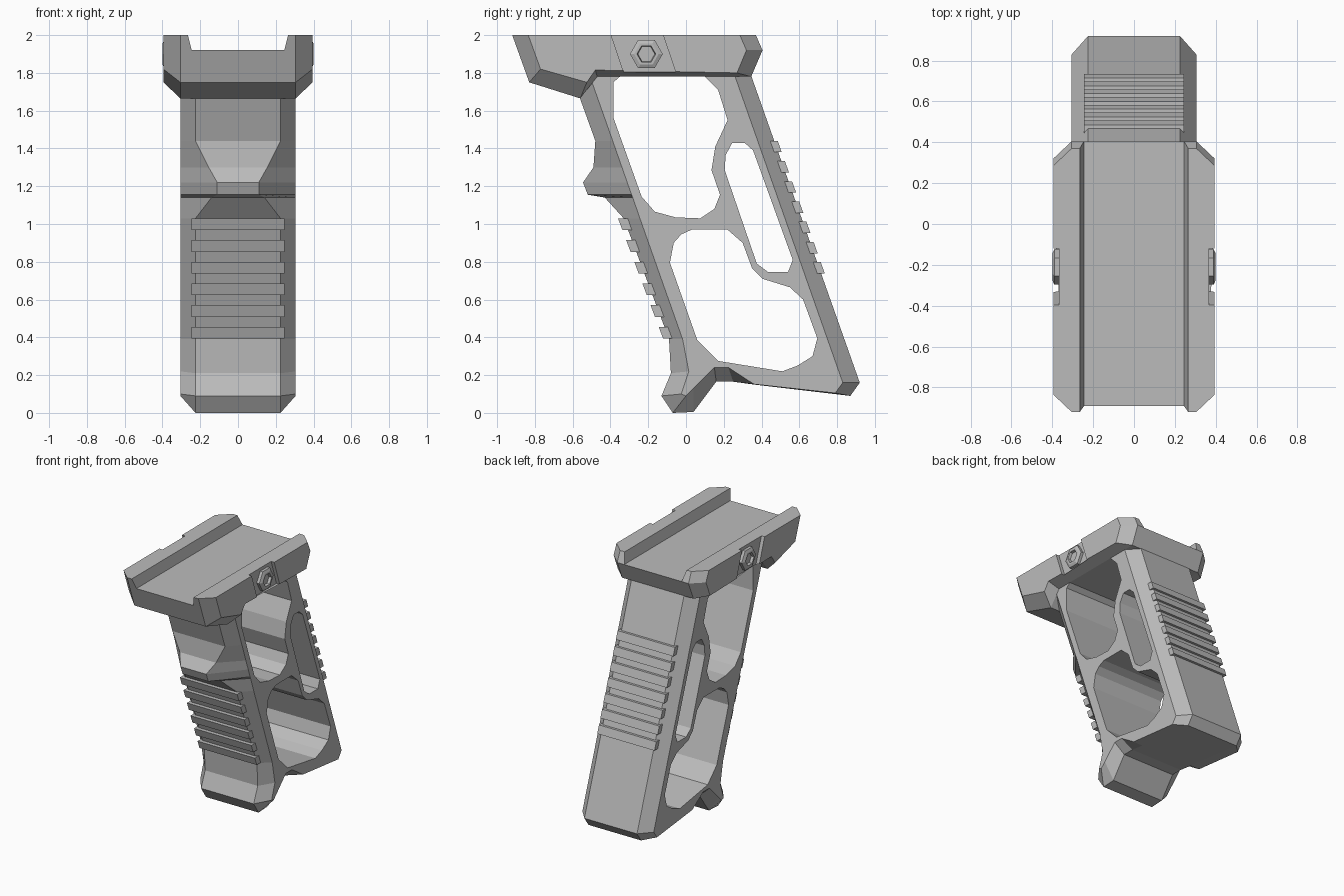
import bpy, bmesh, math

cube = bpy.data.objects.get("Cube")
if cube:
    bpy.data.objects.remove(cube, do_unlink=True)

grey = bpy.data.materials.new("matte_grey")
grey.use_nodes = True
grey.diffuse_color = (0.5, 0.5, 0.5, 1)
grey.node_tree.nodes["Principled BSDF"].inputs["Base Color"].default_value = (0.5, 0.5, 0.5, 1)


def loft(name, rings):
    """Skin a list of equal-length point rings and cap both ends."""
    bm = bmesh.new()
    rows = [[bm.verts.new(p) for p in ring] for ring in rings]
    for a, b in zip(rows, rows[1:]):
        for i in range(len(a)):
            j = (i + 1) % len(a)
            bm.faces.new((a[i], a[j], b[j], b[i]))
    bm.faces.new(rows[0][::-1])
    bm.faces.new(rows[-1])
    bmesh.ops.recalc_face_normals(bm, faces=bm.faces)
    mesh = bpy.data.meshes.new(name)
    bm.to_mesh(mesh)
    bm.free()
    mesh.materials.append(grey)
    obj = bpy.data.objects.new(name, mesh)
    bpy.context.collection.objects.link(obj)
    return obj


def slab(name, profile, x0, x1):
    """Extrude a (y, z) profile along x."""
    return loft(name, [[(x, y, z) for y, z in profile] for x in (x0, x1)])


def chamfered(name, points, side):
    """Points are (y, z, half width of middle, y on side, z on side)."""
    inner = lambda s: [(s * side, p[3], p[4]) for p in points]
    outer = lambda s: [(s * p[2], p[0], p[1]) for p in points]
    return loft(name, [inner(-1), outer(-1), outer(1), inner(1)])


def cut(target, cutter):
    mod = target.modifiers.new("cut", "BOOLEAN")
    mod.operation = "DIFFERENCE"
    mod.solver = "EXACT"
    mod.object = cutter
    cutter.hide_render = True
    cutter.hide_viewport = True
    cutter.display_type = "WIRE"


# Grip body with thumb ledge, foot and chamfered sides
W = 0.225
grip = chamfered("grip_body", [
    (-0.61, 1.80, W, -0.515, 1.80),
    (-0.48, 1.44, W, -0.388, 1.44),
    (-0.49, 1.30, 0.155, -0.339, 1.30),
    (-0.545, 1.22, 0.11, -0.311, 1.22),
    (-0.52, 1.155, 0.11, -0.288, 1.155),
    (-0.43, 1.14, 0.14, -0.282, 1.14),
    (-0.33, 1.03, W, -0.244, 1.03),
    (-0.09, 0.39, W, -0.018, 0.39),
    (-0.08, 0.21, W, 0.015, 0.22),
    (-0.13, 0.09, W, -0.025, 0.10),
    (-0.07, 0.0, W, 0.0, 0.09),
    (0.04, 0.005, W, 0.04, 0.13),
    (0.16, 0.165, W, 0.15, 0.24),
    (0.25, 0.165, W, 0.225, 0.24),
    (0.36, 0.15, W, 0.36, 0.152),
    (0.87, 0.09, W, 0.79, 0.105),
    (0.92, 0.16, W, 0.83, 0.16),
    (0.34, 1.80, W, 0.253, 1.80),
], 0.305)

# Window openings through the grip
windows = {
    "upper_window": [(-0.385, 1.75), (-0.35, 1.78), (0.1, 1.78), (0.17, 1.71), (0.22, 1.55),
                     (0.155, 1.41), (0.135, 1.285), (0.18, 1.155), (0.15, 1.08), (0.075, 1.03),
                     (-0.055, 1.035), (-0.165, 1.065), (-0.235, 1.145), (-0.385, 1.565)],
    "rear_slot": [(0.245, 1.43), (0.31, 1.43), (0.355, 1.39), (0.565, 0.81), (0.54, 0.745),
                  (0.435, 0.745), (0.375, 0.79), (0.205, 1.285), (0.21, 1.365)],
    "lower_window": [(0.03, 0.97), (0.22, 0.97), (0.3, 0.9), (0.35, 0.765), (0.405, 0.71),
                     (0.55, 0.665), (0.62, 0.6), (0.695, 0.395), (0.67, 0.3), (0.59, 0.25),
                     (0.51, 0.22), (0.17, 0.275), (0.06, 0.385), (-0.085, 0.795),
                     (-0.065, 0.9), (-0.025, 0.945)],
}
for name, profile in windows.items():
    cut(grip, slab(name + "_cutter", profile, -0.6, 0.6))


# Raised ribs on the front and the back
def ribs(name, count, top, step, height, line, out):
    for i in range(count):
        z1 = top - i * step
        z0 = z1 - height
        a, b = line(z1), line(z0)
        slab(f"{name}_{i + 1}", [(a - out, z1), (a + out, z1), (b + out, z0), (b - out, z0)],
             -0.245, 0.245)


ribs("front_rib", 6, 1.03, 0.115, 0.062, lambda z: -0.33 + (1.03 - z) * 0.375, 0.03)
ribs("rear_rib", 7, 1.44, 0.107, 0.06, lambda z: 0.345 + (1.78 - z) * 0.355, 0.02)

# Top mount with chamfered rim
M = 0.305
mount = chamfered("top_mount", [
    (-0.92, 2.0, M, -0.835, 2.0),
    (-0.83, 1.75, M, -0.77, 1.82),
    (-0.56, 1.665, M, -0.525, 1.75),
    (-0.47, 1.78, M, -0.48, 1.815),
    (0.345, 1.78, M, 0.27, 1.80),
    (0.405, 1.92, M, 0.32, 1.92),
    (0.37, 2.0, M, 0.285, 2.0),
], 0.395)

# Channel along the mount
channel = [(-0.245, 1.92), (0.245, 1.92), (0.285, 2.08), (-0.285, 2.08)]
cut(mount, loft("channel_cutter", [[(x, y, z) for x, z in channel] for y in (-1.2, 1.2)]))

# Side recesses and hex bolts
recess = [(-0.43, 2.1), (-0.155, 2.1), (-0.055, 1.805), (-0.33, 1.805)]
for side, s in (("left", 1), ("right", -1)):
    cut(mount, slab(side + "_recess_cutter", recess, s * 0.368, s * 0.5))
    steps = [(0.35, 0.087), (0.39, 0.087), (0.4, 0.065), (0.4, 0.05), (0.38, 0.045)]
    loft(side + "_bolt", [[(s * x, -0.21 + r * math.cos(k * math.pi / 3),
                            1.9 + r * math.sin(k * math.pi / 3)) for k in range(6)]
                          for x, r in steps])
